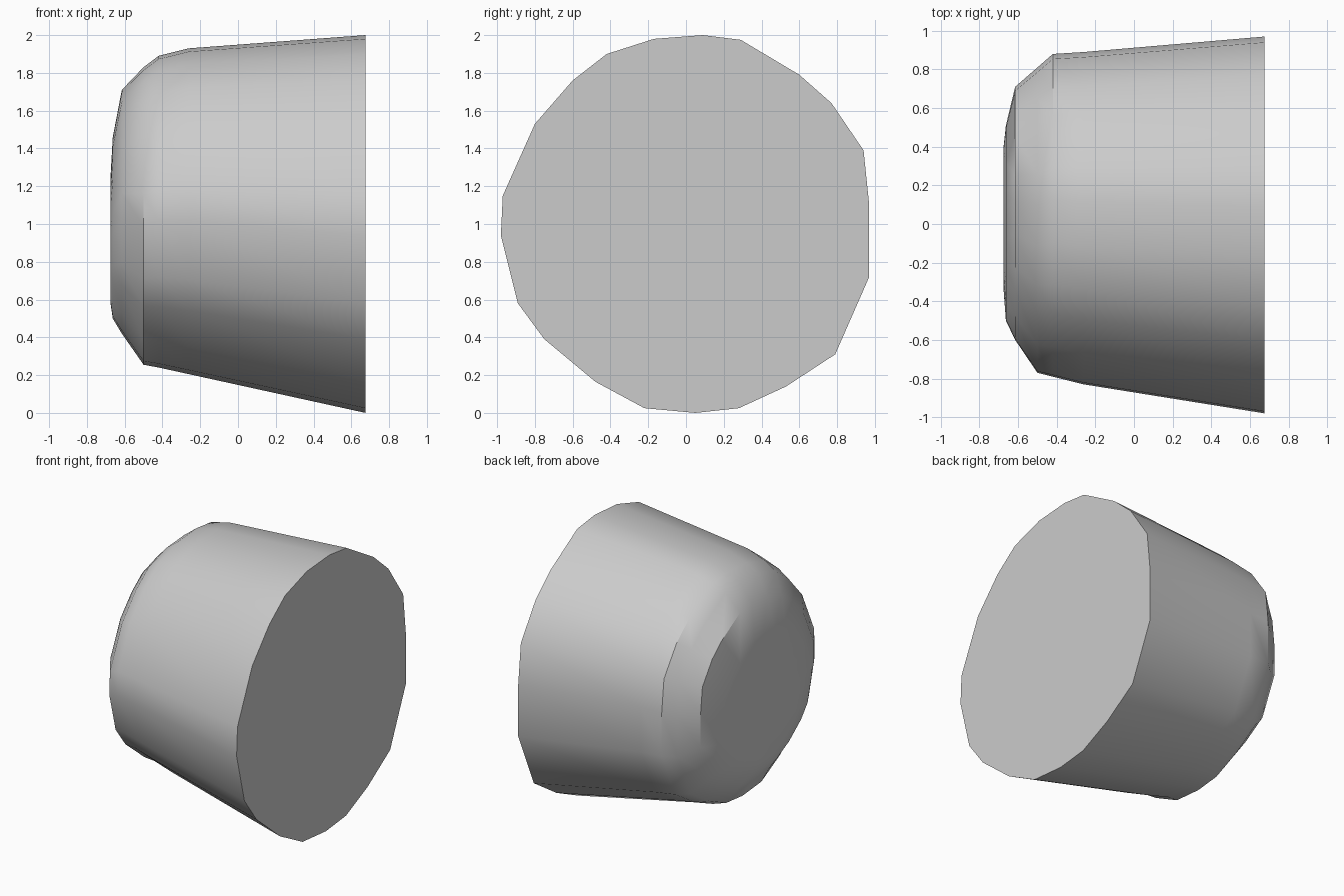
import bpy
import bmesh

# Remove the default cube
cube = bpy.data.objects.get("Cube")
if cube:
    bpy.data.objects.remove(cube, do_unlink=True)

# Single grey material
grey = bpy.data.materials.new("plain grey")
grey.use_nodes = True
colour = (0.6, 0.6, 0.6, 1.0)
grey.diffuse_color = colour
grey.node_tree.nodes["Principled BSDF"].inputs["Base Color"].default_value = colour

# Irregular rounded outline of the wide flat face, as (y, z)
outline = [(-.98, .94), (-.97, 1.15), (-.8, 1.53), (-.6, 1.76), (-.42, 1.9),
           (-.17, 1.98), (.09, 2), (.29, 1.975), (.6, 1.79), (.77, 1.64),
           (.94, 1.39), (.97, 1.1), (.97, .72), (.79, .31), (.53, .14),
           (.28, .025), (.05, 0), (-.22, .025), (-.48, .165), (-.75, .39),
           (-.89, .58)]

# Sections along the body: x, y min, y max, z min, z max
sections = [(.675, -.98, .97, 0, 2),
            (-.26, -.83, .89, .205, 1.93),
            (-.42, -.79, .88, .24, 1.89),
            (-.5, -.77, .81, .255, 1.83),
            (-.615, -.6, .71, .42, 1.71),
            (-.663, -.5, .51, .5, 1.46),
            (-.675, -.34, .4, .58, 1.25)]


def fit(value, old, new):
    t = (value - old[0]) / (old[1] - old[0])
    return new[0] + t * (new[1] - new[0])


# Tapered body: skin between successive sections, then close both ends
bm = bmesh.new()
rings = []
for x, y0, y1, z0, z1 in sections:
    rings.append([bm.verts.new((x, fit(y, (-.98, .97), (y0, y1)),
                                fit(z, (0, 2), (z0, z1))))
                  for y, z in outline])
for a, b in zip(rings, rings[1:]):
    for i in range(len(a)):
        j = (i + 1) % len(a)
        bm.faces.new((a[i], a[j], b[j], b[i]))
bm.faces.new(rings[0])
bm.faces.new(rings[-1])
bmesh.ops.recalc_face_normals(bm, faces=bm.faces)

mesh = bpy.data.meshes.new("tapered_body")
bm.to_mesh(mesh)
bm.free()
mesh.materials.append(grey)
body = bpy.data.objects.new("tapered_body", mesh)
bpy.context.collection.objects.link(body)

# Smooth sides with a crisp rim
bpy.context.view_layer.objects.active = body
body.select_set(True)
bpy.ops.object.shade_smooth_by_angle(angle=0.6)
